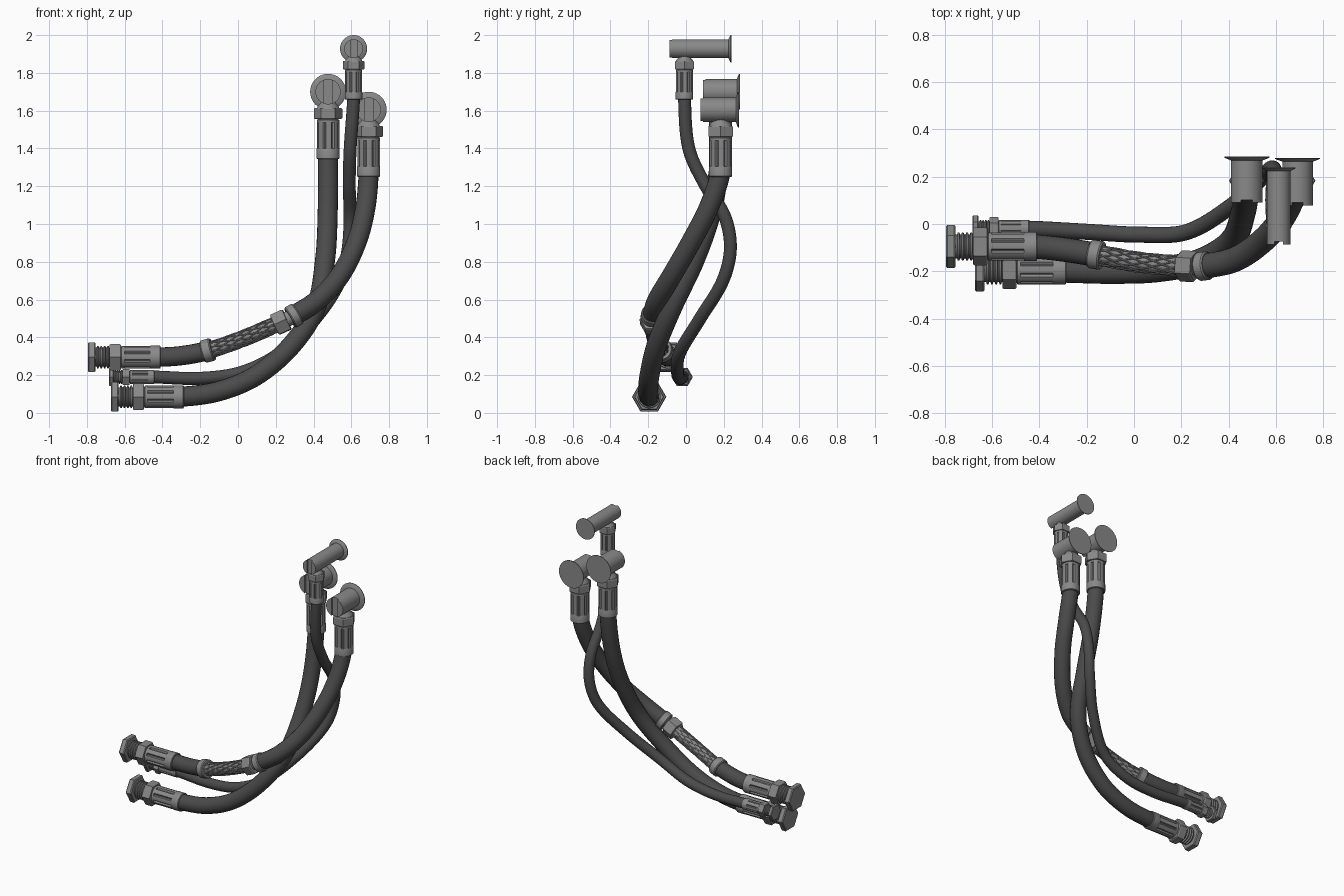
import bpy, math
from mathutils import Vector as V

if "Cube" in bpy.data.objects:
    bpy.data.objects.remove(bpy.data.objects["Cube"])

X, Y, Z = V((1, 0, 0)), V((0, 1, 0)), V((0, 0, 1))

def mat(name, g):
    m = bpy.data.materials.new(name)
    m.diffuse_color = (g, g, g, 1)
    m.use_nodes = True
    m.node_tree.nodes["Principled BSDF"].inputs["Base Color"].default_value = m.diffuse_color
    return m

METAL, RUBBER = mat("metal", 0.25), mat("rubber", 0.07)

def skin(name, rings, material, angle=30):
    """Join rings of points into a capped tube."""
    n = len(rings[0])
    faces = [(i*n+j, i*n+(j+1) % n, (i+1)*n+(j+1) % n, (i+1)*n+j)
             for i in range(len(rings)-1) for j in range(n)]
    last = (len(rings)-1)*n
    faces += [tuple(reversed(range(n))), tuple(range(last, last+n))]
    me = bpy.data.meshes.new(name)
    me.from_pydata([p for r in rings for p in r], [], faces)
    me.materials.append(material)
    ob = bpy.data.objects.new(name, me)
    bpy.context.collection.objects.link(ob)
    bpy.ops.object.select_all(action='DESELECT')
    ob.select_set(True)
    bpy.context.view_layer.objects.active = ob
    bpy.ops.object.shade_smooth_by_angle(angle=math.radians(angle))
    return ob

def ring(o, u, v, radii):
    n = len(radii)
    return [o + r*(math.cos(2*math.pi*j/n)*u + math.sin(2*math.pi*j/n)*v) for j, r in enumerate(radii)]

def lathe(name, o, axis, u, s, rows, n=32):
    """Rows of (distance, radius or list of radii) along a straight axis."""
    v = axis.cross(u)
    return skin(name, [ring(o + axis*d*s, u, v, [x*s for x in (r if isinstance(r, list) else [r]*n)])
                       for d, r in rows], METAL)

def hex_nut(name, o, axis, u, s, a, b, r):
    lathe(name, o, axis, u, s, [(a, r*.94), (a+.006, r), (b-.006, r), (b, r*.94)], 6)

def sleeve(name, o, axis, u, s, a):
    """Crimped sleeve: two plain bands with eight lengthwise grooves between."""
    g = [.051 if j % 8 in (3, 4) else .06 for j in range(64)]
    rows = [(0, .052), (.004, .06), (.018, .06), (.018, g), (.155, g), (.155, .06), (.157, .061),
            (.207, .061), (.21, .057)]
    lathe(name, o, axis, u, s, [(a+d, r) for d, r in rows], 64)

def plug_end(name, o, s):
    """Horizontal end: hex head, thread, nut and sleeve."""
    hex_nut(name+"_hex_head", o, X, Y, s, 0, .04, .091)
    thread = [(.035, .05)]
    for k in range(4):
        d = .046 + k*.018
        thread += [(d, .05), (d+.004, .06), (d+.010, .06), (d+.014, .05)]
    lathe(name+"_thread", o, X, Y, s, thread + [(.125, .05)])
    hex_nut(name+"_end_nut", o, X, Y, s, .115, .175, .08)
    sleeve(name+"_end_sleeve", o, X, Y, s, .175)

def banjo_end(name, o, s, r, y0, y1, flange):
    """Upright end: slotted cross pin with flange, neck, nut and sleeve."""
    down = -Z
    pin = lathe(name+"_cross_pin", V((o.x, y0, o.z)), Y, X, 1, [(0, r), (y1-y0, r)], 40)
    bpy.ops.mesh.primitive_cube_add(size=1, location=(o.x, y0, o.z))
    cut = bpy.context.object
    cut.name = name + "_slot_cutter"
    cut.scale = (r*.7, .024, r*3)
    cut.hide_render = True
    cut.hide_viewport = True
    cut.display_type = 'WIRE'
    m = pin.modifiers.new("slot", 'BOOLEAN')
    m.object, m.operation = cut, 'DIFFERENCE'
    lathe(name+"_pin_flange", V((o.x, y1-.006, o.z)), Y, X, 1,
          [(0, r), (.008, flange*.92), (.012, flange), (.016, flange)], 40)
    lathe(name+"_neck", o, down, X, s, [(.03, .03), (.06, .04), (.075, .055), (.09, .06)])
    hex_nut(name+"_top_nut", o, down, X, s, .085, .145, .075)
    sleeve(name+"_top_sleeve", o, down, X, s, .145)

def path(pts, steps=14):
    """Smooth path leaving along +x and arriving along +z, with carried frames."""
    p = [V(q) for q in pts]
    p = [p[0] - X*(p[1]-p[0]).length] + p + [p[-1] + Z*(p[-1]-p[-2]).length]
    c = []
    for i in range(1, len(p)-2):
        a, b, d, e = p[i-1:i+3]
        L = (d-b).length
        m1 = (d-a) * (L/((b-a).length+L))
        m2 = (e-b) * (L/((e-d).length+L))
        for k in range(steps):
            t = k/steps
            c.append((2*t**3-3*t*t+1)*b + (t**3-2*t*t+t)*m1 + (3*t*t-2*t**3)*d + (t**3-t*t)*m2)
    c.append(p[-2])
    out, u = [], Y
    for i, q in enumerate(c):
        t = (c[min(i+1, len(c)-1)] - c[max(i-1, 0)]).normalized()
        u = (u - t*u.dot(t)).normalized()
        out.append((q, u, t.cross(u), t))
    return out

def hose(name, fr, r, material=RUBBER, n=20):
    return skin(name, [ring(q, u, v, [r]*n) for q, u, v, t in fr], material, 60)

def collar(name, f, half, r, n=32):
    q, u, v, t = f
    lathe(name, q, t, u, 1, [(-half, r*.93), (-half+.006, r), (half-.006, r), (half, r*.93)], n)

def nearest(fr, x):
    return min(range(len(fr)), key=lambda i: abs(fr[i][0].x - x))

# Lower thick hose
plug_end("lower_hose", V((-.672, -.195, .085)), 1)
banjo_end("lower_hose", V((.477, .183, 1.70)), 1, .067, .09, .275, .095)
hose("lower_hose", path([(-.31, -.195, .085), (-.1, -.2, .115), (.1, -.193, .2), (.285, -.155, .36),
     (.415, -.07, .565), (.462, .05, .82), (.475, .135, 1.07), (.477, .183, 1.37)]), .053)

# Thin hose
plug_end("thin_hose", V((-.682, -.02, .19)), .62)
banjo_end("thin_hose", V((.612, -.008, 1.928)), .76, .05, -.087, .23, .072)
hose("thin_hose", path([(-.45, -.02, .19), (-.2, -.033, .183), (.02, -.045, .215), (.22, -.035, .315),
     (.41, .075, .5), (.54, .195, .7), (.583, .235, .87), (.593, .205, 1.04), (.589, .1, 1.21),
     (.594, .015, 1.4), (.612, -.008, 1.67)]), .034)

# Braided hose, split into rubber, braid and rubber
plug_end("braided_hose", V((-.795, -.095, .295)), 1)
banjo_end("braided_hose", V((.692, .183, 1.605)), 1, .065, .078, .27, .095)
fr = path([(-.43, -.095, .295), (-.3, -.108, .303), (-.16, -.13, .33), (.03, -.163, .395),
           (.215, -.178, .475), (.295, -.178, .515), (.425, -.15, .6), (.545, -.07, .735),
           (.63, .03, .91), (.675, .122, 1.09), (.692, .183, 1.28)])
i0, i1, i2 = nearest(fr, -.16), nearest(fr, .225), nearest(fr, .295)
hose("braided_hose_lower_rubber", fr[:i0+1], .051)
hose("braided_hose_upper_rubber", fr[i2:], .053)
hose("braid_core", fr[i0:i2+1], .040, METAL)
collar("braid_start_collar", fr[i0], .027, .061)
collar("braid_end_nut", fr[i1], .036, .066, 6)
collar("braid_end_collar", fr[i2], .024, .061)

# Woven wires crossing both ways around the braid core
cu = bpy.data.curves.new("braid_wires", 'CURVE')
cu.dimensions = '3D'
cu.bevel_depth = .0035
cu.bevel_resolution = 0
for way in (1, -1):
    for k in range(10):
        sp = cu.splines.new('POLY')
        seg = fr[i0:i1+1]
        sp.points.add(len(seg)-1)
        for i, (q, u, v, t) in enumerate(seg):
            a = 2*math.pi*k/10 + way*i*.1
            sp.points[i].co = (*(q + .0415*(math.cos(a)*u + math.sin(a)*v)), 1)
cu.materials.append(METAL)
bpy.context.collection.objects.link(bpy.data.objects.new("braid_wires", cu))
